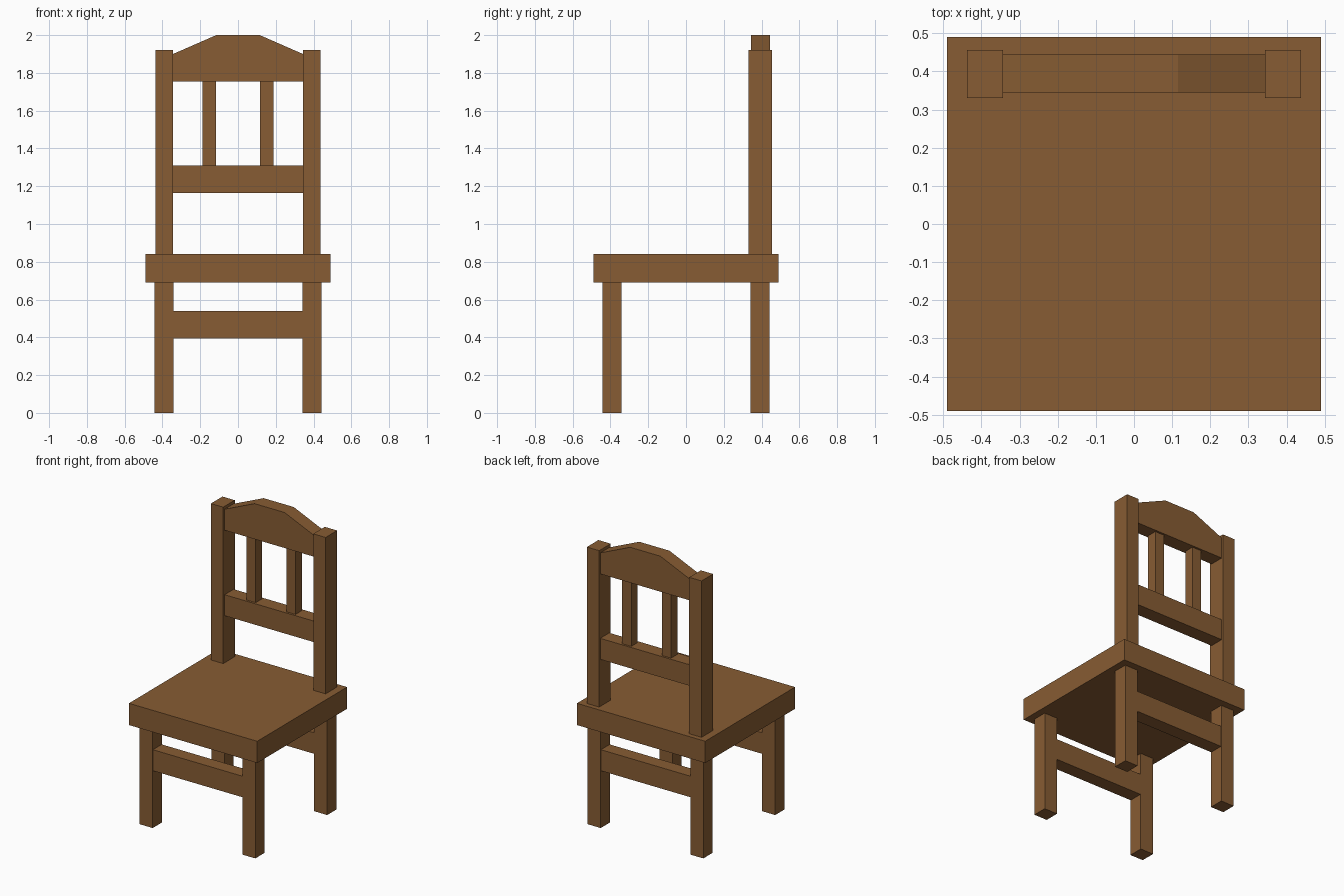
import bpy

if "Cube" in bpy.data.objects:
    bpy.data.objects.remove(bpy.data.objects["Cube"])

wood = bpy.data.materials.new("brown wood")
wood.diffuse_color = (0.242, 0.107, 0.033, 1)
wood.use_nodes = True
wood.node_tree.nodes["Principled BSDF"].inputs["Base Color"].default_value = wood.diffuse_color


def make(name, verts, faces):
    mesh = bpy.data.meshes.new(name)
    mesh.from_pydata(verts, [], faces)
    mesh.materials.append(wood)
    obj = bpy.data.objects.new(name, mesh)
    bpy.context.collection.objects.link(obj)
    return obj


def prism(name, profile, y0, y1):
    """Extrude an x-z profile (counter-clockwise seen from the front) along y."""
    n = len(profile)
    verts = [(x, y, z) for y in (y0, y1) for x, z in profile]
    faces = [tuple(range(n)), tuple(reversed(range(n, 2 * n)))]
    faces += [(i, i + n, (i + 1) % n + n, (i + 1) % n) for i in range(n)]
    return make(name, verts, faces)


def box(name, x0, x1, y0, y1, z0, z1):
    return prism(name, [(x0, z0), (x1, z0), (x1, z1), (x0, z1)], y0, y1)


# Seat
box("seat", -0.49, 0.49, -0.49, 0.49, 0.69, 0.84)

# Legs and the stretchers between them
for end, y in (("front", -0.392), ("back", 0.392)):
    for side, x in (("left", -0.392), ("right", 0.392)):
        box(f"{end}_{side}_leg", x - 0.05, x + 0.05, y - 0.05, y + 0.05, 0, 0.69)
    box(f"{end}_stretcher", -0.342, 0.342, y - 0.048, y + 0.048, 0.395, 0.54)

# Back posts and slats
for side, s in (("left", -1), ("right", 1)):
    x = s * 0.391
    box(f"{side}_back_post", x - 0.047, x + 0.047, 0.33, 0.456, 0.84, 1.92)
    x = s * 0.152
    box(f"{side}_back_slat", x - 0.035, x + 0.035, 0.36, 0.43, 1.31, 1.755)

# Lower back rail and crested top rail
box("lower_back_rail", -0.344, 0.344, 0.345, 0.444, 1.165, 1.31)
prism("top_back_rail",
      [(-0.344, 1.755), (0.344, 1.755), (0.344, 1.9),
       (0.115, 2.0), (-0.115, 2.0), (-0.344, 1.9)], 0.345, 0.444)
